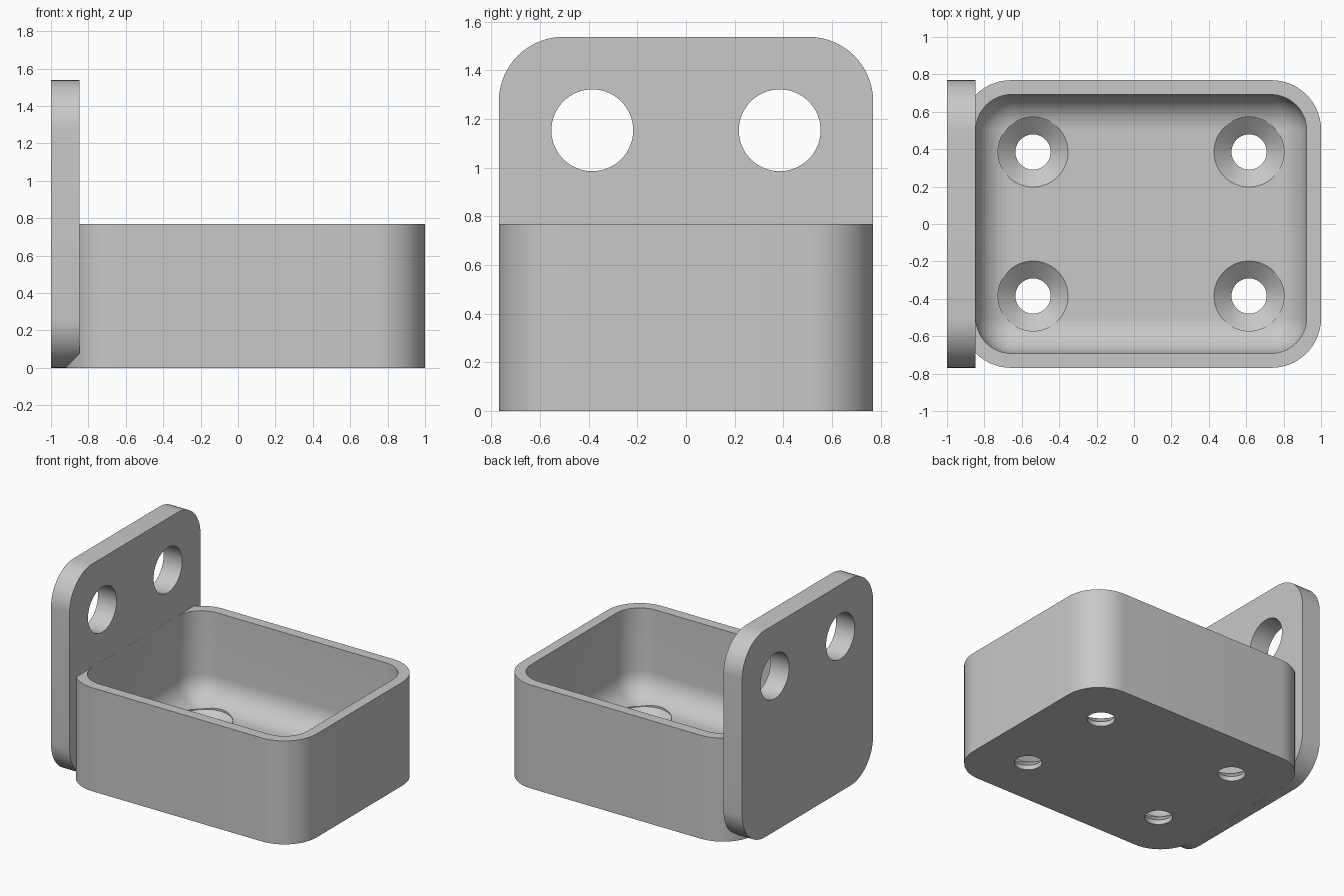
import bpy
import bmesh
from math import sin, cos, pi

cube = bpy.data.objects.get("Cube")
if cube:
    bpy.data.objects.remove(cube, do_unlink=True)

HALF = 0.769          # half depth, also the tray height
WALL = 0.077
PLATE_IN = -0.8465    # inner face of the upright plate
FLOOR = 0.115
CORNER = 0.265

grey = bpy.data.materials.new("plain grey")
grey.use_nodes = True
grey.diffuse_color = (0.58, 0.58, 0.58, 1)
grey.node_tree.nodes["Principled BSDF"].inputs["Base Color"].default_value = grey.diffuse_color


def rounded_rect(a0, a1, b0, b1, r, n=14):
    """Counter-clockwise outline with rounded corners."""
    corners = [(a1 - r, b1 - r), (a0 + r, b1 - r), (a0 + r, b0 + r), (a1 - r, b0 + r)]
    return [(a + r * cos((q + i / n) * pi / 2), b + r * sin((q + i / n) * pi / 2))
            for q, (a, b) in enumerate(corners) for i in range(n + 1)]


def circle(a, b, r, n=64):
    return [(a + r * cos(2 * pi * i / n), b + r * sin(2 * pi * i / n)) for i in range(n)]


def loft(name, layers, axis="z"):
    """Solid through matching outlines; layers are (position, outline)."""
    bm = bmesh.new()
    place = {"z": lambda p, t: (p[0], p[1], t),
             "x": lambda p, t: (t, p[0], p[1]),
             "y": lambda p, t: (p[0], t, p[1])}[axis]
    rings = [[bm.verts.new(place(p, t)) for p in outline] for t, outline in layers]
    for low, high in zip(rings, rings[1:]):
        for i in range(len(low)):
            j = (i + 1) % len(low)
            bm.faces.new((low[i], low[j], high[j], high[i]))
    bm.faces.new(rings[0][::-1])
    bm.faces.new(rings[-1])
    bmesh.ops.recalc_face_normals(bm, faces=bm.faces)
    mesh = bpy.data.meshes.new(name)
    bm.to_mesh(mesh)
    bm.free()
    mesh.materials.append(grey)
    obj = bpy.data.objects.new(name, mesh)
    bpy.context.collection.objects.link(obj)
    return obj


def combine(target, tool, operation="DIFFERENCE"):
    mod = target.modifiers.new("combine", "BOOLEAN")
    mod.operation, mod.solver, mod.object = operation, "EXACT", tool
    with bpy.context.temp_override(object=target, active_object=target,
                                   selected_objects=[target]):
        bpy.ops.object.modifier_apply(modifier=mod.name)
    bpy.data.objects.remove(tool, do_unlink=True)


# Upright plate with rounded corners
outline = rounded_rect(-HALF, HALF, 0, 2 * HALF, CORNER)
plate = loft("plate", [(-1, outline), (PLATE_IN, outline)], "x")

# Sloped lower inside edge of the plate
c = WALL
wedge = [(PLATE_IN - 2 * c, -c), (PLATE_IN + c, -c), (PLATE_IN + c, 2 * c)]
combine(plate, loft("edge_cutter", [(-1, wedge), (1, wedge)], "y"))

# Two large holes through the plate
for side in (-1, 1):
    hole = circle(side * 0.385, 1.154, 0.168)
    combine(plate, loft("plate_hole_cutter", [(-1.1, hole), (-0.7, hole)], "x"))

# Tray body
outline = rounded_rect(-0.923, 1, -HALF, HALF, CORNER)
tray = loft("tray_bracket", [(0, outline), (HALF, outline)])

# Cavity with a rounded floor edge
FILLET, STEPS = 0.188, 12
layers = []
for i in range(STEPS + 1):
    ang = i / STEPS * pi / 2
    d = FILLET * (1 - sin(ang))
    layers.append((FLOOR + FILLET * (1 - cos(ang)),
                   rounded_rect(-0.846 + d, 1 - WALL - d, -HALF + WALL + d,
                                HALF - WALL - d, 0.192 - d)))
layers.append((1, layers[-1][1]))
combine(tray, loft("cavity_cutter", layers))

# Four countersunk screw holes in the floor
for x in (-0.54, 0.615):
    for y in (-0.385, 0.385):
        small, large = circle(x, y, 0.094), circle(x, y, 0.187)
        combine(tray, loft("screw_cutter", [(-0.1, small), (0.035, small),
                                            (FLOOR - 0.002, large), (0.4, large)]))

combine(tray, plate, "UNION")

# Smooth curves, sharp edges
bpy.context.view_layer.update()
tray.select_set(True)
bpy.context.view_layer.objects.active = tray
bpy.ops.object.shade_smooth_by_angle(angle=0.5)
